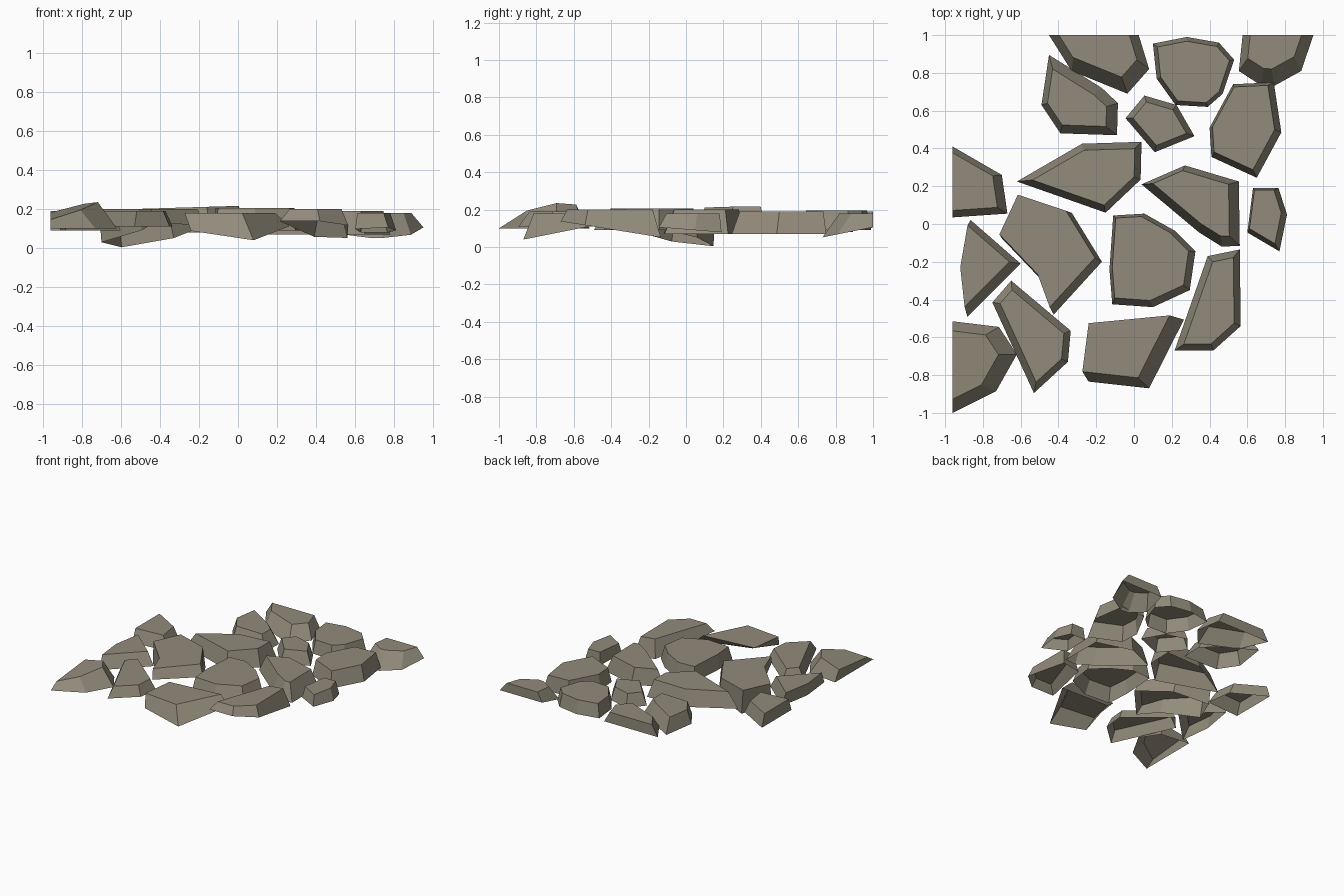
import bpy
import bmesh
from mathutils import Vector

if "Cube" in bpy.data.objects:
    bpy.data.objects.remove(bpy.data.objects["Cube"])

mat = bpy.data.materials.new("stone_grey")
mat.diffuse_color = (0.29, 0.26, 0.20, 1)
mat.use_nodes = True
mat.node_tree.nodes["Principled BSDF"].inputs["Base Color"].default_value = mat.diffuse_color


def inset(pts, dists):
    """Move every edge of a counter-clockwise outline inward by its own distance."""
    out, n = [], len(pts)
    for i in range(n):
        e1 = (pts[i] - pts[i - 1]).normalized()
        e2 = (pts[(i + 1) % n] - pts[i]).normalized()
        n1, n2 = Vector((e1.y, -e1.x)), Vector((e2.y, -e2.x))
        det = n1.x * n2.y - n1.y * n2.x
        d1, d2 = -dists[i - 1], -dists[i]
        if abs(det) < 0.1:
            out.append(pts[i] + n1 * d1)
        else:
            out.append(pts[i] + Vector(((d1 * n2.y - d2 * n1.y) / det,
                                        (n1.x * d2 - n2.x * d1) / det)))
    return out


def stone(name, outline, flare=0.03, lean=(0, 0), top=0.20, bottom=0.08,
          top_slope=(0, 0), bottom_slope=(0, 0)):
    """Stone cap, open underneath: the foot spreads by flare and shifts along lean."""
    pts = [Vector(p) for p in outline]
    n = len(pts)
    area = sum(pts[i - 1].x * pts[i].y - pts[i].x * pts[i - 1].y for i in range(n))
    if area < 0:
        pts.reverse()
    c = sum(pts, Vector((0, 0))) / n
    spread = []
    for i in range(n):
        e = (pts[(i + 1) % n] - pts[i]).normalized()
        spread.append(flare + Vector((e.y, -e.x)).dot(Vector(lean)))
    upper = inset(pts, [max(a, 0) for a in spread])
    lower = inset(pts, [max(-a, 0) for a in spread])
    bm = bmesh.new()
    tv = [bm.verts.new((*p, top + (p - c).dot(Vector(top_slope)))) for p in upper]
    bv = [bm.verts.new((*p, bottom + (p - c).dot(Vector(bottom_slope)))) for p in lower]
    bm.faces.new(tv)
    for i in range(n):
        j = (i + 1) % n
        bm.faces.new((bv[i], bv[j], tv[j], tv[i]))
    me = bpy.data.meshes.new(name)
    bm.to_mesh(me)
    bm.free()
    me.materials.append(mat)
    bpy.context.collection.objects.link(bpy.data.objects.new(name, me))


# Back row, two of them cut off straight at the tile edge
stone("back_left_cut_stone", [(-.45, 1), (.025, 1), (.08, .82), (-.035, .69), (-.33, .81)],
      .04, (.02, -.04), top=.19, bottom=.09, bottom_slope=(0, .1))
stone("back_round_stone", [(.10, .955), (.28, .99), (.45, .96), (.53, .87), (.47, .69),
                           (.39, .62), (.22, .63), (.12, .77)], .022, top=.195, bottom=.09)
stone("back_right_cut_stone", [(.575, 1), (.95, 1), (.885, .81), (.74, .73), (.67, .735), (.555, .81)],
      .045, (0, -.045), top=.18, bottom=.075, bottom_slope=(0, .2))

# Second row
stone("pointed_stone", [(-.45, .895), (-.17, .72), (-.085, .64), (-.09, .47), (-.39, .48), (-.49, .63)],
      .045, (.015, 0), top=.19)
stone("pebble", [(.055, .68), (.225, .63), (.32, .465), (.11, .38), (-.045, .56)], .03, top=.18)
stone("right_tall_stone", [(.525, .74), (.74, .75), (.78, .485), (.65, .245), (.41, .355), (.40, .51)],
      .025, (.01, -.01), top=.19, bottom=.07)

# Middle rows
stone("long_stone", [(.04, .435), (.035, .235), (-.15, .06), (-.62, .225), (-.275, .425)],
      .035, top=.21, bottom=.08, top_slope=(.03, 0))
stone("right_wedge_stone", [(.27, .31), (.555, .225), (.56, -.115), (.465, -.12), (.345, -.045), (.04, .21)],
      .04, (.015, -.015), top=.2, bottom=.07)
stone("right_pebble", [(.63, .19), (.765, .19), (.81, .05), (.77, -.145), (.60, -.045)],
      .02, (.01, -.01), top=.18, bottom=.09, bottom_slope=(0, -.08))
stone("left_cut_stone", [(-.96, .41), (-.70, .26), (-.67, .055), (-.96, .035)],
      .025, (.025, -.01), top=.19, bottom=.09)
stone("left_triangle_stone", [(-.875, .03), (-.60, -.21), (-.89, -.50), (-.92, -.23)],
      .02, (.03, -.01), top=.19, bottom=.09)
stone("deep_stone", [(-.615, .155), (-.33, .06), (-.17, -.20), (-.43, -.485), (-.505, -.28), (-.715, -.06)],
      .01, (.025, -.02), top=.20, bottom=.068, bottom_slope=(.12, -.17))
stone("centre_stone", [(-.11, .045), (.055, .055), (.215, -.035), (.325, -.145), (.295, -.35),
                       (.10, -.44), (-.115, -.425), (-.13, -.24)],
      .025, (.01, -.01), top=.205, bottom=.09)

# Front row
stone("front_right_stone", [(.56, -.135), (.565, -.54), (.42, -.67), (.215, -.67), (.39, -.17)],
      .035, top=.20, bottom=.10, bottom_slope=(0, -.16))
stone("front_slope_stone", [(-.24, -.525), (.28, -.475), (.08, -.87), (-.28, -.83)],
      .015, (.05, -.04), top=.18, bottom=.105, bottom_slope=(-.12, .26))
stone("front_left_stone", [(-.65, -.30), (-.335, -.565), (-.35, -.73), (-.53, -.895), (-.75, -.415)],
      .035, top=.19, bottom=.11)
stone("front_cut_stone", [(-.96, -.515), (-.715, -.545), (-.62, -.69), (-.73, -.885), (-.96, -1)],
      .045, (.045, 0), top=.21, bottom=.10, top_slope=(.27, .1))
